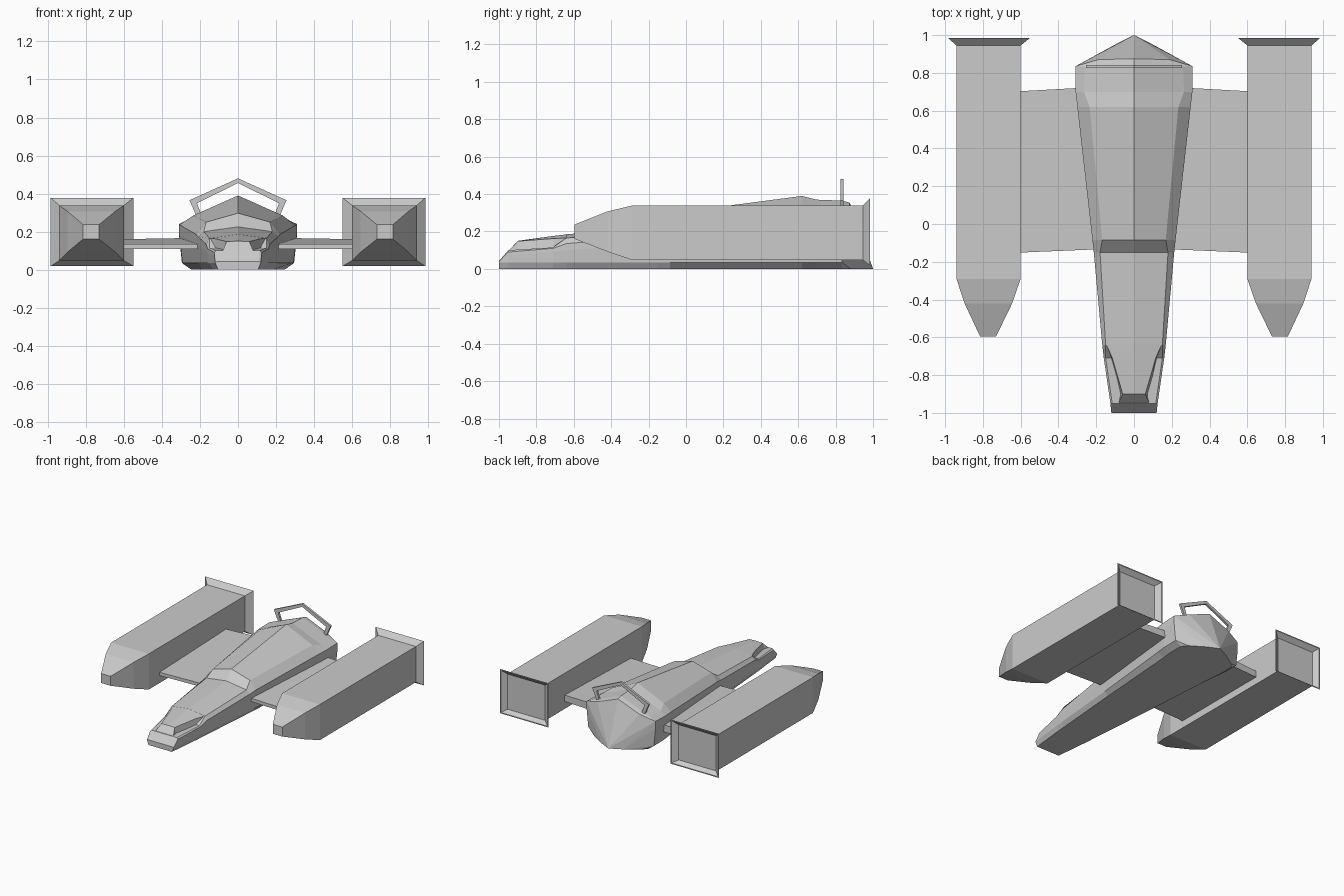
import bpy, bmesh

if "Cube" in bpy.data.objects:
    bpy.data.objects.remove(bpy.data.objects["Cube"])


def make_object(name, bm, mirror=False):
    bmesh.ops.recalc_face_normals(bm, faces=bm.faces)
    mesh = bpy.data.meshes.new(name)
    bm.to_mesh(mesh)
    bm.free()
    obj = bpy.data.objects.new(name, mesh)
    bpy.context.collection.objects.link(obj)
    if mirror:
        obj.modifiers.new("Mirror", 'MIRROR')
    return obj


def loft(name, rings, mirror=False):
    """Skin closed rings of (x, y, z) points and cap both ends."""
    bm = bmesh.new()
    loops = [[bm.verts.new(p) for p in ring] for ring in rings]
    n = len(loops[0])
    for a, b in zip(loops, loops[1:]):
        for i in range(n):
            j = (i + 1) % n
            bm.faces.new((a[i], a[j], b[j], b[i]))
    bm.faces.new(loops[0])
    bm.faces.new(loops[-1])
    return make_object(name, bm, mirror)


def symmetric(y, half):
    """Ring from a right-hand half profile that ends on the centre line."""
    return [(x, y, z) for x, z in half] + [(-x, y, z) for x, z in half[-2::-1]]


def hull_ring(y, bottom, lower, belt, z_lo, z_hi, shoulder, z_sh, ridge):
    z_low = 0.035
    return symmetric(y, [(bottom, 0), (lower, z_low), (belt, z_lo), (belt, z_hi),
                         (shoulder, z_sh), (0, ridge)])


def rect(y, x0, x1, z0, z1):
    return [(x0, y, z0), (x1, y, z0), (x1, y, z1), (x0, y, z1)]


# Fuselage: nose shelf, hood, windshield step, canopy ridge
stations = [
    (-1.00, .105, .12, .12, .037, .039, .11, .042, .042),
    (-0.95, .110, .125, .125, .07, .09, .115, .10, .10),
    (-0.71, .135, .155, .160, .09, .11, .15, .115, .115),
    (-0.64, .140, .162, .168, .10, .135, .15, .165, .185),
    (-0.15, .180, .205, .213, .13, .175, .18, .20, .225),
    (-0.085, .185, .21, .220, .14, .185, .168, .25, .297),
    (0.62, .235, .283, .300, .175, .232, .235, .285, .39),
    (0.70, .245, .292, .309, .18, .236, .265, .262, .37),
    (0.835, .245, .295, .310, .18, .24, .26, .263, .365),
]
fuselage_rings = [hull_ring(*s) for s in stations]
loft("fuselage", fuselage_rings)

# Raised centre of the nose between the two side shelves
nose = [(-0.945, .085, .08, .10, .10), (-0.90, .08, .06, .148, .15),
        (-0.71, .125, .115, .162, .176), (-0.635, .155, .148, .165, .185)]
loft("nose_block", [symmetric(y, [(b, .06), (t, z), (0, r)]) for y, b, t, z, r in nose])

# Faceted tail sloping back to a point at the base
bm = bmesh.new()
tail = list(fuselage_rings[-1]) + [(0, .875, .355), (0, 1, 0)]
for s in (-1, 1):
    tail += [(s * .10, .95, 0), (s * .21, .88, 0), (s * .19, .87, .28)]
for p in tail:
    bm.verts.new(p)
bmesh.ops.convex_hull(bm, input=bm.verts)
bmesh.ops.dissolve_limit(bm, angle_limit=.02, verts=bm.verts, edges=bm.edges)
make_object("tail", bm)

# Bent hoop above the tail
outer = [(-.205, .25), (-.255, .365), (0, .48), (.255, .365), (.205, .25)]
inner = [(-.180, .25), (-.215, .350), (0, .455), (.215, .350), (.180, .25)]
bm = bmesh.new()
bars = [[bm.verts.new(p) for p in ((a, .825, b), (a, .842, b), (c, .842, d), (c, .825, d))]
        for (a, b), (c, d) in zip(outer, inner)]
for a, b in zip(bars, bars[1:]):
    for i in range(4):
        j = (i + 1) % 4
        bm.faces.new((a[i], a[j], b[j], b[i]))
bm.faces.new(bars[0])
bm.faces.new(bars[-1])
make_object("rear_hoop", bm)

# Wing slabs joining hull and pods
def wing_ring(x, y0, y1, top):
    return [(x, y0, .108), (x, y0, .135), (x, y1, top), (x, y1, .108)]

loft("wing", [wing_ring(.17, -.133, .727, .168), wing_ring(.62, -.152, .702, .16)], True)

# Engine pods with tapered noses
loft("engine_pod", [rect(-.595, .73, .815, .16, .237), rect(-.42, .645, .897, .092, .307),
                    rect(-.29, .60, .94, .048, .338), rect(.95, .60, .94, .048, .338)], True)

# Flared rim around each pod exhaust, recessed inside
loft("exhaust_rim", [rect(.945, .60, .94, .048, .338), rect(.985, .55, .985, .018, .378),
                     rect(.985, .558, .977, .026, .37), rect(.953, .602, .938, .05, .336)], True)
